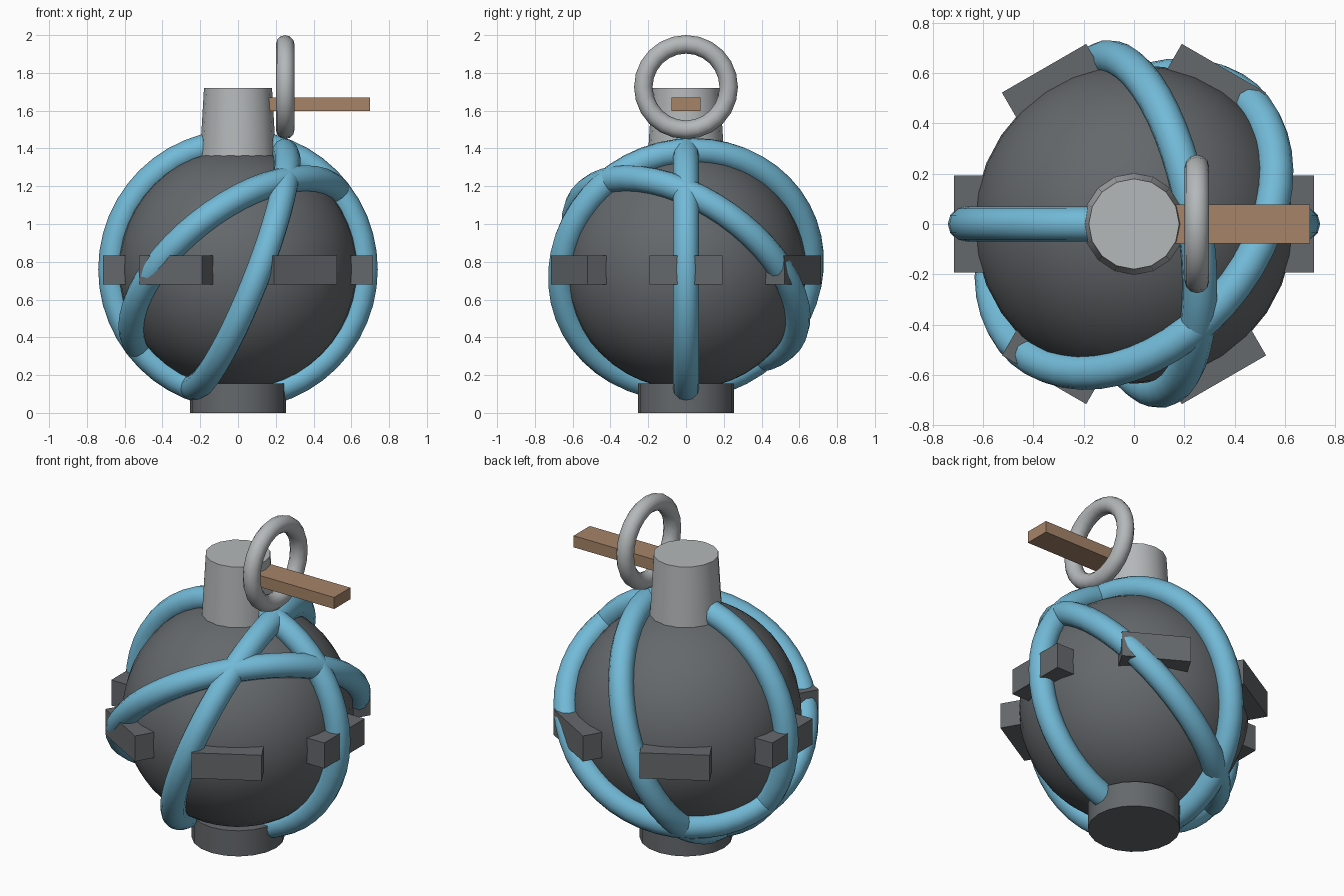
import bpy
import math
from mathutils import Matrix, Vector

cube = bpy.data.objects.get("Cube")
if cube:
    bpy.data.objects.remove(cube, do_unlink=True)


def make_material(name, rgb):
    mat = bpy.data.materials.new(name)
    mat.use_nodes = True
    color = (*rgb, 1.0)
    mat.diffuse_color = color
    mat.node_tree.nodes["Principled BSDF"].inputs["Base Color"].default_value = color
    return mat


dark_grey = make_material("dark_grey", (0.13, 0.14, 0.15))
light_grey = make_material("light_grey", (0.46, 0.48, 0.49))
sky_blue = make_material("sky_blue", (0.17, 0.49, 0.68))
tan_brown = make_material("tan_brown", (0.38, 0.23, 0.14))

CENTRE = Vector((0, 0, 0.76))


def finish(name, mat, smooth=True):
    obj = bpy.context.object
    obj.name = obj.data.name = name
    obj.data.materials.append(mat)
    if smooth:
        bpy.ops.object.shade_smooth_by_angle(angle=math.radians(40))
    return obj


def add_ring(name, mat, centre, normal, major, minor, segments):
    bpy.ops.mesh.primitive_torus_add(
        major_radius=major, minor_radius=minor,
        major_segments=segments, minor_segments=12,
        location=centre, rotation=Vector(normal).to_track_quat("Z", "Y").to_euler())
    return finish(name, mat)


def add_box(name, mat, size, centre, turn=0.0):
    bpy.ops.mesh.primitive_cube_add(size=1)
    obj = finish(name, mat, smooth=False)
    obj.data.transform(Matrix.Rotation(turn, 4, "Z")
                       @ Matrix.Translation(centre)
                       @ Matrix.Diagonal((*size, 1)))
    return obj


# Round body
bpy.ops.mesh.primitive_uv_sphere_add(segments=32, ring_count=24, radius=0.635, location=CENTRE)
finish("body", dark_grey)

# Base foot
bpy.ops.mesh.primitive_cylinder_add(vertices=20, radius=0.255, depth=0.155, location=(0, 0, 0.0775))
finish("base", dark_grey)

# Tapered neck cap
bpy.ops.mesh.primitive_cone_add(vertices=16, radius1=0.202, radius2=0.18, depth=0.37, location=(0, 0, 1.535))
finish("neck_cap", light_grey)

# Tubular bands around the body: (horizontal axis in plane, uphill direction in plane)
bands = {
    "upright_band": ((1, 0, 0), (0, 0, 1)),
    "leaning_band": ((-0.17, 0.98, 0), (0.35, 0.06, 0.93)),
    "slanted_band": ((0.66, 0.75, 0), (0.52, -0.46, 0.72)),
}
for name, (level, uphill) in bands.items():
    add_ring(name, sky_blue, CENTRE, Vector(level).cross(Vector(uphill)), 0.67, 0.07, 48)

# Six blocks around the waist
for i in range(6):
    add_box(f"waist_block_{i + 1}", dark_grey, (0.155, 0.387, 0.155),
            (0.6375, 0, 0.757), i * math.pi / 3)

# Lever and pull ring
add_box("lever", tan_brown, (0.55, 0.155, 0.07), (0.425, 0, 1.634))
add_ring("pull_ring", light_grey, (0.25, 0, 1.725), (1, 0, 0), 0.226, 0.049, 24)
